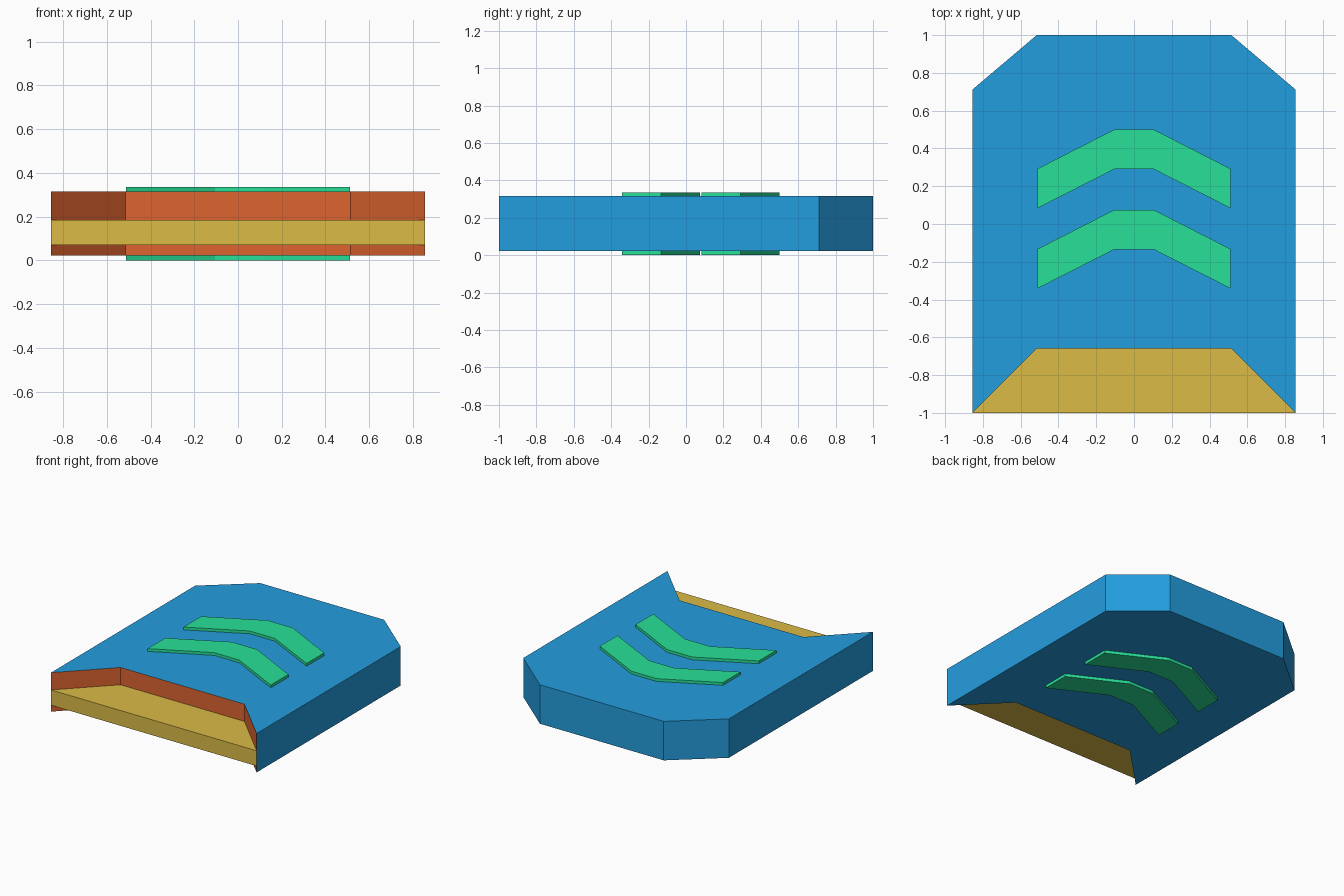
import bpy
import bmesh

if "Cube" in bpy.data.objects:
    bpy.data.objects.remove(bpy.data.objects["Cube"])


def material(name, rgb):
    m = bpy.data.materials.new(name)
    lin = [((c / 255 + 0.055) / 1.055) ** 2.4 for c in rgb]
    m.diffuse_color = (*lin, 1)
    m.use_nodes = True
    m.node_tree.nodes["Principled BSDF"].inputs["Base Color"].default_value = m.diffuse_color
    return m


BLUE = material("blue", (36, 157, 222))
ORANGE = material("orange", (221, 100, 48))
GOLD = material("gold", (219, 187, 70))
GREEN = material("green", (40, 224, 152))


def prism(name, half, z0, z1, mats, rule=None):
    """Extrude a mirrored outline (right half, listed front to back)."""
    outline = half + [(-x, y) for x, y in reversed(half)]
    bm = bmesh.new()
    face = bm.faces.new([bm.verts.new((x, y, z0)) for x, y in outline])
    ext = bmesh.ops.extrude_face_region(bm, geom=[face])["geom"]
    for v in ext:
        if isinstance(v, bmesh.types.BMVert):
            v.co.z = z1
    bmesh.ops.recalc_face_normals(bm, faces=bm.faces)
    bm.normal_update()
    if rule:
        for f in bm.faces:
            f.material_index = rule(f)
    mesh = bpy.data.meshes.new(name)
    bm.to_mesh(mesh)
    bm.free()
    for m in mats:
        mesh.materials.append(m)
    ob = bpy.data.objects.new(name, mesh)
    bpy.context.collection.objects.link(ob)
    return ob


W, N = 0.855, 0.515
Z0, Z1, TOP = 0.022, 0.315, 0.336

# Body with notched front; the notch walls (facing forward) are orange
prism("body", [(N, -0.66), (W, -1), (W, 0.712), (N, 1)], Z0, Z1,
      [BLUE, ORANGE], lambda f: 1 if f.normal.y < -0.3 else 0)

# Gold tongue filling the notch at mid height
prism("tongue", [(W, -1), (N, -0.66)], 0.07, 0.185, [GOLD])

# Raised chevrons on both the top and the bottom
for side, z0, z1 in (("top", Z1, TOP), ("bottom", 0, Z0)):
    for place, dy in (("rear", 0), ("front", -0.425)):
        half = [(0.105, 0.29), (0.512, 0.083), (0.512, 0.292), (0.105, 0.5)]
        prism(f"{side}_{place}_chevron", [(x, y + dy) for x, y in half],
              z0, z1, [GREEN])
